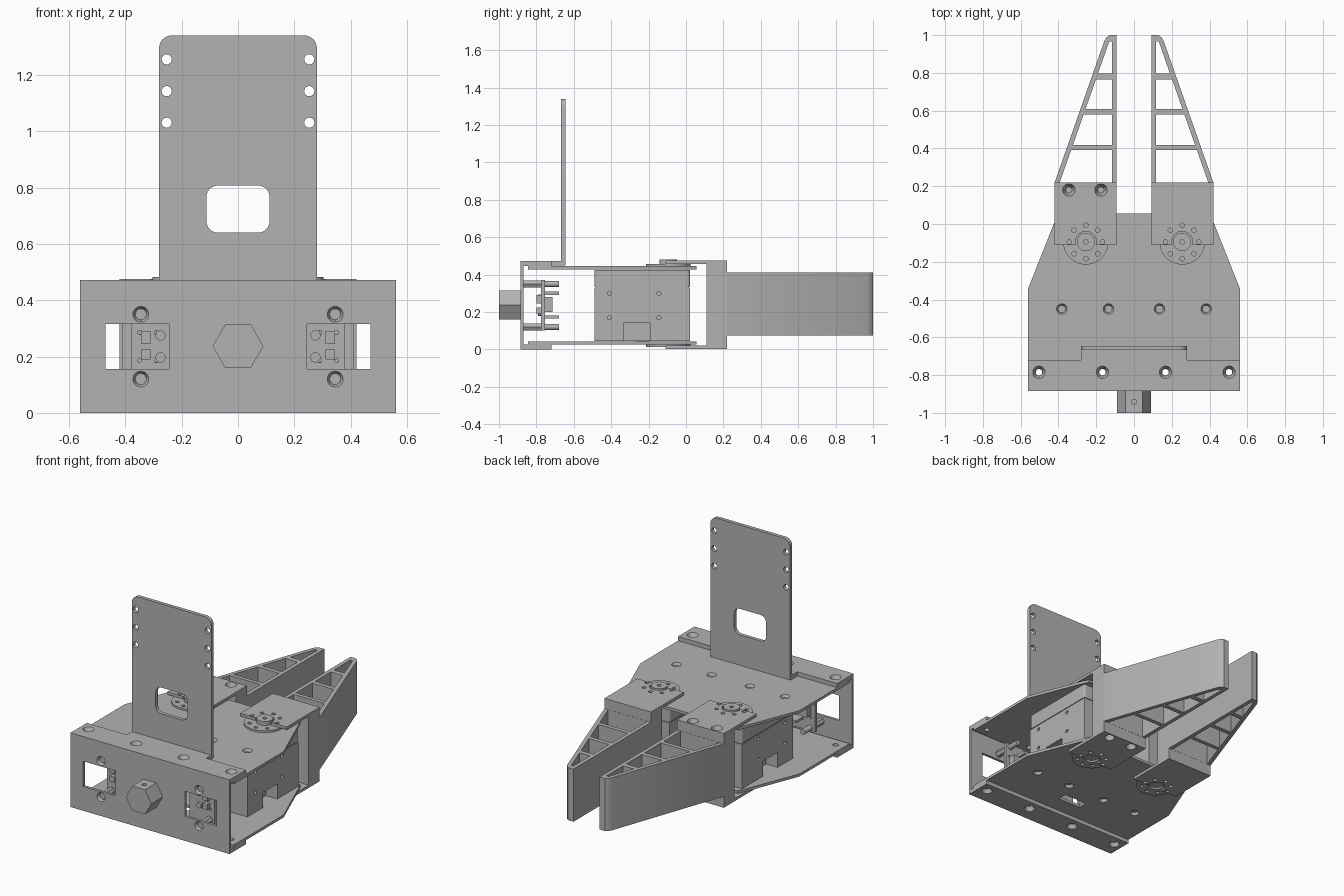
import bpy, bmesh, math

cube = bpy.data.objects.get("Cube")
if cube:
    bpy.data.objects.remove(cube, do_unlink=True)

grey = bpy.data.materials.new("plain_grey")
grey.use_nodes = True
grey.diffuse_color = (0.45, 0.45, 0.45, 1)
grey.node_tree.nodes["Principled BSDF"].inputs["Base Color"].default_value = (0.45, 0.45, 0.45, 1)
parts = []


def add_prism(bm, pts, lo, hi, axis, taper=None):
    """Extrude an outline along an axis; taper is an optional second outline."""
    def place(p, c):
        a, b = p
        return {"x": (c, a, b), "y": (a, c, b), "z": (a, b, c)}[axis]
    low = [bm.verts.new(place(p, lo)) for p in pts]
    high = [bm.verts.new(place(p, hi)) for p in (taper or pts)]
    bm.faces.new(low)
    bm.faces.new(high)
    n = len(pts)
    for i in range(n):
        j = (i + 1) % n
        bm.faces.new((low[i], low[j], high[j], high[i]))


def circle(c, r, n=24, start=0.0):
    return [(c[0] + r * math.cos(start + math.tau * i / n),
             c[1] + r * math.sin(start + math.tau * i / n)) for i in range(n)]


def rect(a0, a1, b0, b1):
    return [(a0, b0), (a1, b0), (a1, b1), (a0, b1)]


def rounded(a0, a1, b0, b1, r, n=6):
    pts = []
    for k, (a, b) in enumerate(rect(a0 + r, a1 - r, b0 + r, b1 - r)):
        for i in range(n + 1):
            t = math.pi * (1 + k / 2) + math.pi / 2 * i / n
            pts.append((a + r * math.cos(t), b + r * math.sin(t)))
    return pts


def make(name, shapes, cuts=()):
    """Build one part from prisms and cut other prisms out of it."""
    def mesh_object(label, prisms):
        bm = bmesh.new()
        for p in prisms:
            add_prism(bm, *p)
        bmesh.ops.recalc_face_normals(bm, faces=bm.faces)
        me = bpy.data.meshes.new(label)
        bm.to_mesh(me)
        bm.free()
        ob = bpy.data.objects.new(label, me)
        bpy.context.collection.objects.link(ob)
        return ob
    ob = mesh_object(name, shapes)
    if cuts:
        cutter = mesh_object("cutter", cuts)
        mod = ob.modifiers.new("cut", "BOOLEAN")
        mod.operation, mod.solver, mod.object = "DIFFERENCE", "EXACT", cutter
        mod.use_self = True
        bpy.context.view_layer.update()
        done = bpy.data.meshes.new_from_object(ob.evaluated_get(bpy.context.evaluated_depsgraph_get()))
        ob.modifiers.clear()
        ob.data = done
        bpy.data.objects.remove(cutter, do_unlink=True)
    ob.data.materials.clear()
    ob.data.materials.append(grey)
    parts.append(ob)
    return ob


def hole(c, r, lo, hi, axis):
    return (circle(c, r), lo, hi, axis)


def sunk(c, lo, hi, axis, r_lo, r_hi):
    return (circle(c, r_lo), lo, hi, axis, circle(c, r_hi))


SIDES = (-1, 1)
FRONT, WIDE = -0.885, 0.56

# Front plate with two sensor windows and countersunk screw holes
cuts = []
for s in SIDES:
    cuts.append((rect(*sorted((s * 0.245, s * 0.47)), 0.155, 0.315), -0.95, -0.8, "y"))
    for z in (0.12, 0.35):
        cuts.append(sunk((s * 0.345, z), FRONT - 0.002, -0.86, "y", 0.029, 0.016))
make("front_plate", [(rect(-WIDE, WIDE, 0, 0.472), FRONT, -0.868, "y")], cuts)

# Upper and lower flanges of the bracket
rows = [s * x for s in SIDES for x in (0.167, 0.503)]
top_shape = [(-WIDE, FRONT), (WIDE, FRONT), (WIDE, -0.72), (0.28, -0.72),
             (0.28, -0.65), (-0.28, -0.65), (-0.28, -0.72), (-WIDE, -0.72)]
make("top_flange", [(top_shape, 0.445, 0.472, "z")],
     [sunk((x, -0.785), 0.44, 0.474, "z", 0.017, 0.034) for x in rows])
make("bottom_flange", [(rect(-WIDE, WIDE, FRONT, -0.72), 0, 0.025, "z")],
     [sunk((x, -0.785), -0.002, 0.03, "z", 0.034, 0.017) for x in rows])

# Upright mounting plate
outline = [p for p in rounded(-0.28, 0.28, 0.9, 1.34, 0.045) if p[1] > 1.2]
outline += [(-0.28, 0.45), (0.28, 0.45)]
cuts = [(rounded(-0.112, 0.112, 0.64, 0.807, 0.04), -0.8, -0.5, "y")]
cuts += [hole((s * 0.253, z), 0.018, -0.8, -0.5, "y") for s in SIDES for z in (1.03, 1.142, 1.255)]
make("upright_plate", [(outline, -0.668, -0.645, "y")], cuts)

# Body plates above and below the motors
body = [(0.56, -0.845), (0.56, -0.34), (0.425, 0.0), (0.40, 0.055)]
body += [(-x, y) for x, y in reversed(body)]
mounts = [s * x for s in SIDES for x in (0.135, 0.382)]
edge = [hole((x, -0.785), 0.017, -0.1, 0.6, "z") for x in rows]
make("top_plate", [(body, 0.428, 0.445, "z")],
     edge + [sunk((x, -0.45), 0.42, 0.447, "z", 0.016, 0.029) for x in mounts])
make("bottom_plate", [(body, 0.025, 0.042, "z")],
     edge + [sunk((x, -0.45), 0.023, 0.05, "z", 0.029, 0.016) for x in mounts]
     + [(rect(-0.08, 0.08, -0.61, -0.55), 0, 0.1, "z")])

# Hexagonal shaft with cross holes
make("hex_shaft", [(circle((0, 0.237), 0.09, 6), -1.0, FRONT, "y")],
     [hole((0, -0.942), 0.013, 0.28, 0.4, "z")])

for s in SIDES:
    side = "left" if s > 0 else "right"
    cx, cy = s * 0.255, -0.095

    def span(a, b, c, d):
        return rect(*sorted((s * a, s * b)), c, d)

    # Motor: lower case, upper case, output neck
    cuts = [(rect(-0.335, -0.19, 0.0, 0.14), *sorted((s * 0.33, s * 0.5)), "x"),
            (rect(-0.335, -0.19, 0.0, 0.14), *sorted((s * 0.02, s * 0.17)), "x")]
    for y in (-0.41, -0.145):
        for z in (0.17, 0.3):
            for x0, x1 in ((0.395, 0.45), (0.05, 0.115)):
                cuts.append(hole((y, z), 0.011, *sorted((s * x0, s * x1)), "x"))
    make(side + "_motor_case", [(span(0.10, 0.41, -0.49, 0.022), 0.045, 0.327, "z")], cuts)
    make(side + "_motor_seam", [(span(0.105, 0.405, -0.485, 0.017), 0.32, 0.34, "z")])
    make(side + "_motor_cap", [(rounded(*sorted((s * 0.10, s * 0.41)), -0.49, 0.022, 0.015), 0.333, 0.425, "z")])
    make(side + "_motor_block", [(span(0.2, 0.31, -0.265, -0.2), 0.04, 0.14, "z")])

    # Round horns with a ring of screw holes
    ring = [hole(p, 0.012, -0.1, 0.6, "z") for p in circle((cx, cy), 0.088, 8)]
    make(side + "_top_horn", [(circle((cx, cy), 0.12, 48), 0.44, 0.457, "z")], ring)
    make(side + "_bottom_horn", [(circle((cx, cy), 0.12, 48), 0.014, 0.03, "z")],
         ring + [hole((cx, cy), 0.045, -0.1, 0.6, "z")])
    make(side + "_horn_boss", [(circle((cx, cy), 0.048, 32), 0.44, 0.482, "z")],
         [hole((cx, cy), 0.012, 0.465, 0.6, "z")])

    # Finger base: clevis block with two flanges
    screws = [(s * x, 0.18) for x in (0.175, 0.345)]
    top_cut = [sunk(p, 0.43, 0.478, "z", 0.016, 0.034) for p in screws] if s < 0 else []
    low_cut = [sunk(p, -0.002, 0.05, "z", 0.034, 0.016) for p in screws] if s > 0 else []
    notch = [hole((cx, cy), 0.056, -0.1, 0.6, "z")]
    clevis = [(-0.11, 0.003), (0.22, 0.003), (0.22, 0.475), (-0.11, 0.475),
              (-0.11, 0.457), (0.11, 0.457), (0.11, 0.021), (-0.11, 0.021)]
    make(side + "_finger_base", [(clevis, *sorted((s * 0.092, s * 0.42)), "x")],
         ring + notch + top_cut + low_cut)

    # Tapered finger with ribs between its open cells
    def slope(y):
        return 0.42 - (y - 0.22) * 0.351
    tip = [(0.092, 0.21), (0.42, 0.21), (0.42, 0.22), (slope(0.97), 0.97),
           (0.146, 0.988), (0.13, 1.0), (0.092, 1.0)]
    cells = []
    for y0, y1 in ((0.221, 0.392), (0.418, 0.58), (0.608, 0.766), (0.798, 0.965)):
        cell = [(0.117, y0), (slope(y0) - 0.027, y0), (slope(y1) - 0.027, y1), (0.117, y1)]
        cells.append(([(s * x, y) for x, y in cell], 0, 0.6, "z"))
    make(side + "_finger", [([(s * x, y) for x, y in tip], 0.075, 0.41, "z")], cells)

    # Sensor board with connectors and standoffs behind each window
    make(side + "_sensor_board", [(span(0.20, 0.378, 0.1, 0.372), -0.775, -0.755, "y")],
         [hole((s * x, z), 0.007, -0.9, -0.6, "y") for x in (0.29, 0.35) for z in (0.185, 0.285)])
    make(side + "_sensor_chips",
         [(span(0.31, 0.345, 0.19, 0.225), -0.8, -0.77, "y"),
          (span(0.31, 0.345, 0.245, 0.29), -0.8, -0.77, "y"),
          (span(0.22, 0.35, 0.2, 0.28), -0.76, -0.715, "y"),
          (span(0.23, 0.30, 0.29, 0.31), -0.76, -0.68, "y"),
          (span(0.23, 0.30, 0.165, 0.18), -0.76, -0.68, "y")]
         + [(circle((s * 0.275, z), 0.018), -0.79, -0.77, "y") for z in (0.197, 0.275)])
    for z in (0.12, 0.35):
        make(side + "_standoff", [(circle((s * 0.345, z), 0.022, 6), -0.868, -0.775, "y"),
                                  (circle((s * 0.345, z), 0.017), -0.756, -0.68, "y")])

# Smooth round walls while keeping edges crisp
bpy.ops.object.select_all(action="DESELECT")
for ob in parts:
    ob.select_set(True)
bpy.context.view_layer.objects.active = parts[0]
bpy.ops.object.shade_smooth_by_angle(angle=math.radians(30))
